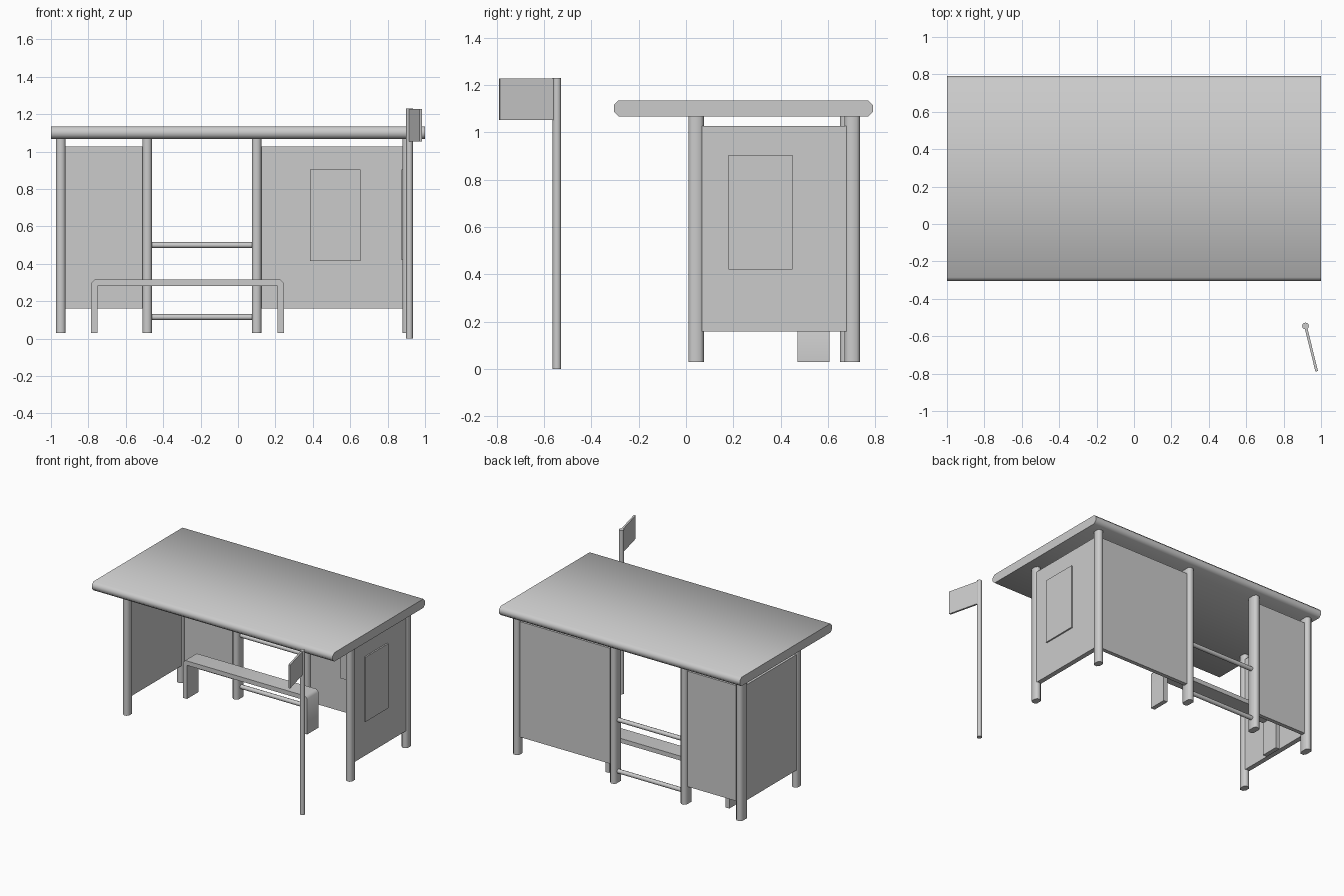
import bpy, bmesh, math
from mathutils import Vector

if "Cube" in bpy.data.objects:
    bpy.data.objects.remove(bpy.data.objects["Cube"])


def finish(name, bm):
    bmesh.ops.recalc_face_normals(bm, faces=bm.faces)
    me = bpy.data.meshes.new(name)
    bm.to_mesh(me)
    bm.free()
    ob = bpy.data.objects.new(name, me)
    bpy.context.collection.objects.link(ob)
    return ob


def smooth(ob, angle=50):
    bpy.ops.object.select_all(action='DESELECT')
    ob.select_set(True)
    bpy.context.view_layer.objects.active = ob
    bpy.ops.object.shade_smooth_by_angle(angle=math.radians(angle))


def box(name, x, y, z, bevel=0.0, axis=2, segments=1):
    """Box from ranges; bevel only rounds the edges parallel to axis."""
    bm = bmesh.new()
    bmesh.ops.create_cube(bm, size=1)
    for v in bm.verts:
        v.co = Vector([r[0] if c < 0 else r[1] for r, c in zip((x, y, z), v.co)])
    if bevel:
        edges = [e for e in bm.edges
                 if abs((e.verts[0].co - e.verts[1].co).normalized()[axis]) > 0.9]
        bmesh.ops.bevel(bm, geom=edges, offset=bevel, segments=segments,
                        profile=0.5, affect='EDGES')
    ob = finish(name, bm)
    if bevel:
        smooth(ob)
    return ob


def rod(name, a, b, radius, sides=10):
    a, b = Vector(a), Vector(b)
    bm = bmesh.new()
    bmesh.ops.create_cone(bm, cap_ends=True, segments=sides, radius1=radius,
                          radius2=radius, depth=(b - a).length)
    ob = finish(name, bm)
    ob.location = (a + b) / 2
    ob.rotation_mode = 'QUATERNION'
    ob.rotation_quaternion = (b - a).to_track_quat('Z', 'Y')
    smooth(ob)
    return ob


# Roof slab with chamfered front and back edges
box("roof", (-1, 1), (-0.305, 0.79), (1.068, 1.135), 0.02, axis=0)

# Posts
for name, x, y0, y1 in (("front_left_post", -0.947, 0.01, 0.075),
                        ("front_right_post", 0.905, 0.01, 0.075),
                        ("back_left_post", -0.947, 0.65, 0.735),
                        ("back_right_post", 0.905, 0.67, 0.735),
                        ("middle_left_post", -0.485, 0.65, 0.735),
                        ("middle_right_post", 0.1, 0.65, 0.735)):
    box(name, (x - 0.025, x + 0.025), (y0, y1), (0.03, 1.075), 0.014)

# Wall panels
wall_z = (0.16, 1.027)
box("back_left_panel", (-0.935, -0.495), (0.68, 0.71), wall_z)
box("back_right_panel", (0.11, 0.9), (0.68, 0.71), wall_z)
for name, x in (("left_panel", -0.947), ("right_panel", 0.905)):
    box(name, (x - 0.018, x + 0.018), (0.06, 0.69), wall_z)

# Poster frames
box("back_poster", (0.385, 0.655), (0.665, 0.69), (0.415, 0.905))
box("side_poster", (0.873, 0.934), (0.18, 0.45), (0.42, 0.905))

# Rails across the opening
for name, z in (("upper_rail", 0.5), ("lower_rail", 0.115)):
    rod(name, (-0.47, 0.695, z), (0.085, 0.695, z), 0.016)

# Bench: one bent strip forming the seat and both legs
xl, xr, top, t, c, foot = -0.785, 0.245, 0.315, 0.033, 0.018, 0.03
profile = [(xl, foot), (xl, top - c), (xl + c, top), (xr - c, top), (xr, top - c),
           (xr, foot), (xr - t, foot), (xr - t, top - t),
           (xl + t, top - t), (xl + t, foot)]
bm = bmesh.new()
face = bm.faces.new([bm.verts.new((x, 0.47, z)) for x, z in profile])
new = bmesh.ops.extrude_face_region(bm, geom=[face])["geom"]
bmesh.ops.translate(bm, vec=(0, 0.137, 0),
                    verts=[g for g in new if isinstance(g, bmesh.types.BMVert)])
smooth(finish("bench", bm))

# Stop sign pole with a flag plate turned slightly outward
pole = Vector((0.917, -0.545, 0))
rod("sign_pole", pole, pole + Vector((0, 0, 1.23)), 0.018, 12)
plate = box("sign_plate", (0, 0.25), (-0.007, 0.007), (1.053, 1.228))
plate.location = pole
plate.rotation_euler.z = math.atan2(-0.243, 0.06)
